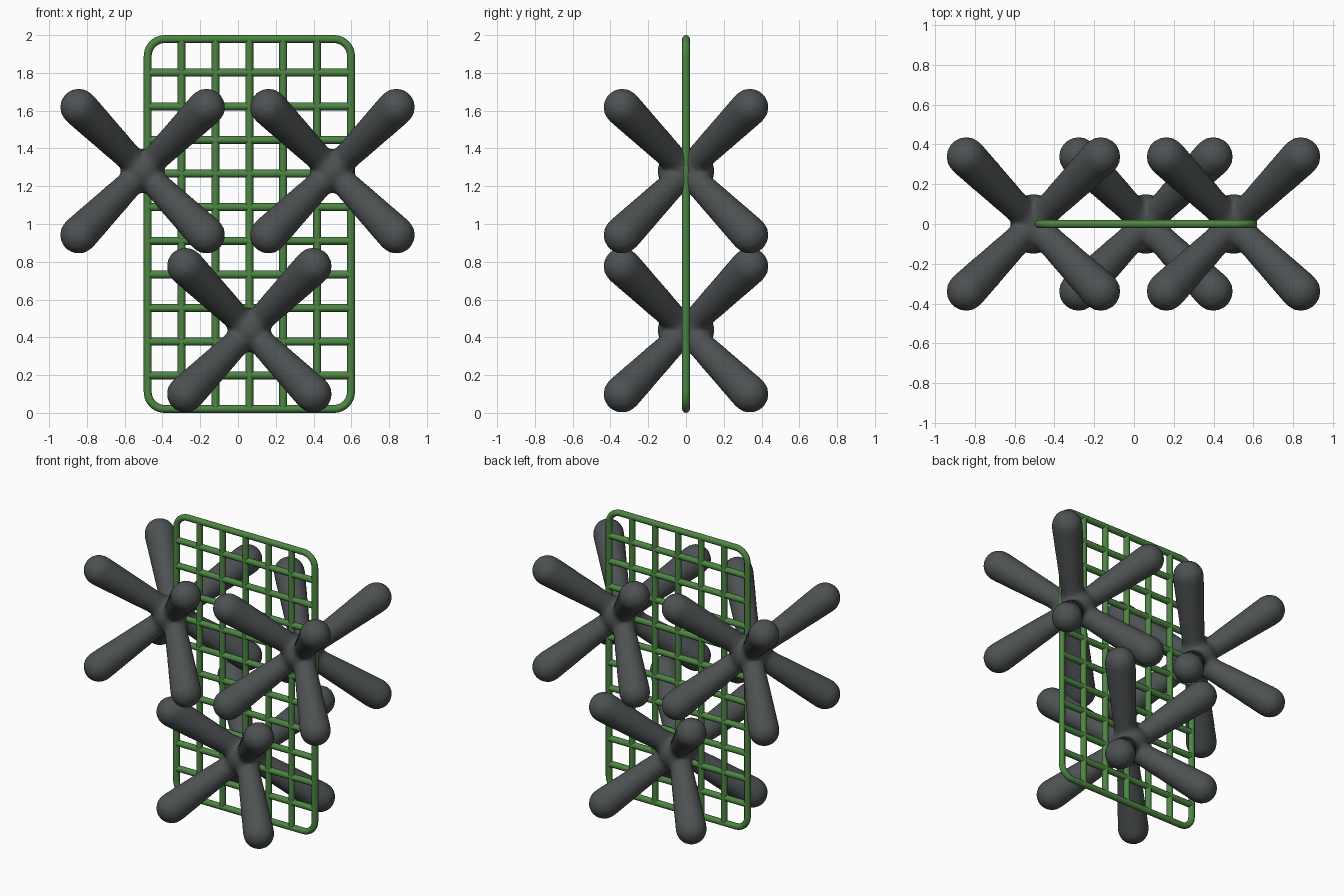
import bpy, bmesh, math
from mathutils import Vector, Matrix

if "Cube" in bpy.data.objects:
    bpy.data.objects.remove(bpy.data.objects["Cube"])


def material(name, rgb):
    m = bpy.data.materials.new(name)
    m.diffuse_color = (*rgb, 1)
    m.use_nodes = True
    m.node_tree.nodes["Principled BSDF"].inputs["Base Color"].default_value = m.diffuse_color
    return m


green = material("green", (0.075, 0.235, 0.055))
grey = material("dark grey", (0.075, 0.083, 0.085))


def link(name, mesh):
    ob = bpy.data.objects.new(name, mesh)
    bpy.context.collection.objects.link(ob)
    return ob


# --- Eight-armed rounded star, blended into one smooth body ---
def star_mesh():
    bm = bmesh.new()
    tip, r_hub, r_tip = 0.338, 0.066, 0.101
    for sx in (-1, 1):
        for sy in (-1, 1):
            for sz in (-1, 1):
                end = Vector((sx, sy, sz)) * tip
                rot = end.to_track_quat('Z', 'Y').to_matrix().to_4x4()
                bmesh.ops.create_cone(bm, cap_ends=True, segments=32, radius1=r_hub,
                                      radius2=r_tip, depth=end.length,
                                      matrix=Matrix.Translation(end / 2) @ rot)
                bmesh.ops.create_uvsphere(bm, u_segments=32, v_segments=16, radius=r_tip,
                                          matrix=Matrix.Translation(end) @ rot)
    # hub, slightly deeper front to back
    bmesh.ops.create_uvsphere(bm, u_segments=32, v_segments=16, radius=1,
                              matrix=Matrix.Diagonal((0.115, 0.155, 0.115, 1)))
    mesh = bpy.data.meshes.new("star_source")
    bm.to_mesh(mesh)
    bm.free()
    ob = link("star_source", mesh)
    remesh = ob.modifiers.new("blend", 'REMESH')
    remesh.mode = 'VOXEL'
    remesh.voxel_size = 0.016
    smooth = ob.modifiers.new("fillet", 'SMOOTH')
    smooth.factor = 0.5
    smooth.iterations = 14
    deps = bpy.context.evaluated_depsgraph_get()
    result = bpy.data.meshes.new_from_object(ob.evaluated_get(deps))
    bpy.data.objects.remove(ob)
    result.materials.clear()
    result.materials.append(grey)
    result.polygons.foreach_set("use_smooth", [True] * len(result.polygons))
    return result


star = star_mesh()
for name, x, z in (("left_star", -0.505, 1.28), ("right_star", 0.5, 1.28),
                   ("lower_star", 0.06, 0.438)):
    link(name, star).location = (x, 0, z)


# --- Wire grid panel made from round rods ---
R = 0.021
X0, X1, Z0, Z1 = -0.478, 0.598, R, 2 - R


def rods(name, paths, cyclic=False):
    cu = bpy.data.curves.new(name, 'CURVE')
    cu.dimensions = '3D'
    cu.bevel_depth = R
    cu.bevel_resolution = 4
    for pts in paths:
        s = cu.splines.new('POLY')
        s.points.add(len(pts) - 1)
        for p, (x, z) in zip(s.points, pts):
            p.co = (x, 0, z, 1)
        s.use_cyclic_u = cyclic
    ob = link(name, cu)
    deps = bpy.context.evaluated_depsgraph_get()
    mesh = bpy.data.meshes.new_from_object(ob.evaluated_get(deps))
    bpy.data.objects.remove(ob)
    mesh.materials.clear()
    mesh.materials.append(green)
    mesh.polygons.foreach_set("use_smooth", [True] * len(mesh.polygons))
    link(name, mesh)


# outer frame with rounded corners
C = 0.09
outline = []
for cx, cz, start in ((X1 - C, Z1 - C, 0), (X0 + C, Z1 - C, 90),
                      (X0 + C, Z0 + C, 180), (X1 - C, Z0 + C, 270)):
    for i in range(11):
        a = math.radians(start + 9 * i)
        outline.append((cx + C * math.cos(a), cz + C * math.sin(a)))
rods("frame", [outline], True)

# inner bars, evenly spaced
xs = [X0 + (X1 - X0) * i / 6 for i in range(1, 6)]
zs = [Z0 + (Z1 - Z0) * i / 11 for i in range(1, 11)]
rods("upright_bars", [[(x, Z0), (x, Z1)] for x in xs])
rods("cross_bars", [[(X0, z), (X1, z)] for z in zs])
